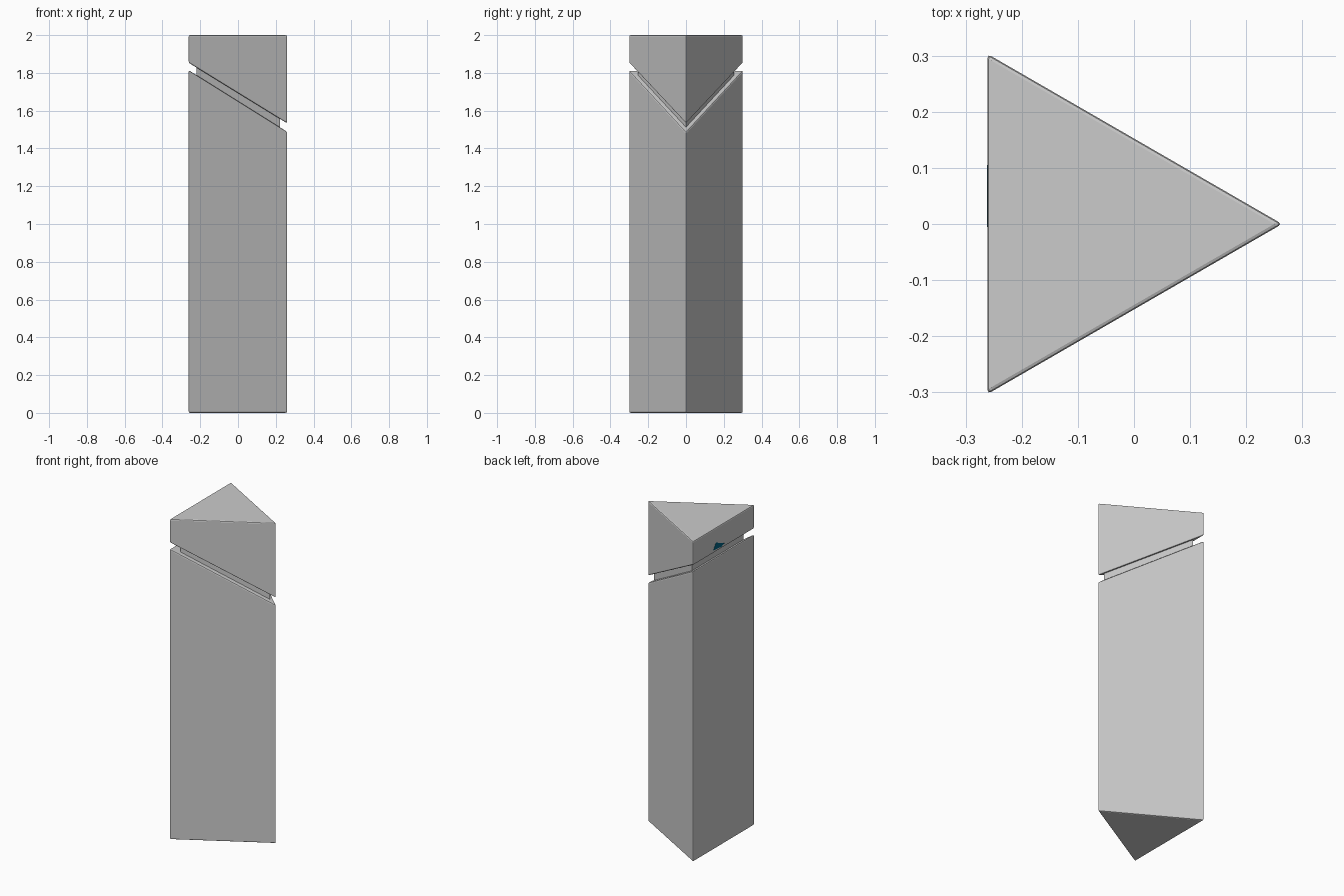
import bpy, bmesh

if "Cube" in bpy.data.objects:
    bpy.data.objects.remove(bpy.data.objects["Cube"])

BACK, TIP, HALF = -0.261, 0.264, 0.303


def prism(name, bottom, top, scale=1.0, bevel=0.0):
    """Triangular prism whose ends are planes given as z = f(x)."""
    corners = [(BACK * scale, -HALF * scale), (TIP * scale, 0), (BACK * scale, HALF * scale)]
    bm = bmesh.new()
    low = [bm.verts.new((x, y, bottom(x))) for x, y in corners]
    high = [bm.verts.new((x, y, top(x))) for x, y in corners]
    bm.faces.new(low[::-1])
    bm.faces.new(high)
    for i in range(3):
        j = (i + 1) % 3
        bm.faces.new((low[i], low[j], high[j], high[i]))
    if bevel:
        bmesh.ops.bevel(bm, geom=bm.edges[:], offset=bevel, segments=2,
                        profile=0.5, affect='EDGES')
    return finish(name, bm)


def finish(name, bm):
    bmesh.ops.recalc_face_normals(bm, faces=bm.faces)
    mesh = bpy.data.meshes.new(name)
    bm.to_mesh(mesh)
    bm.free()
    obj = bpy.data.objects.new(name, mesh)
    bpy.context.collection.objects.link(obj)
    return obj


def groove_low(x):
    return 1.651 - 0.625 * x


def groove_high(x):
    return 1.693 - 0.615 * x


# Column body and cap, separated by the slanted groove
prism("column_body", lambda x: 0.0, groove_low, bevel=0.007)
prism("column_cap", groove_high, lambda x: 2.0, bevel=0.007)

# Recessed core showing inside the groove
prism("groove_core", lambda x: groove_low(x) - 0.03,
      lambda x: groove_high(x) + 0.03, scale=0.84)

# Small teal light on the back face of the cap
bm = bmesh.new()
outline = [(0.105, 1.868), (0.076, 1.908), (0.04, 1.89), (-0.005, 1.872), (0.025, 1.862)]
face = bm.faces.new([bm.verts.new((BACK - 0.001, y, z)) for y, z in outline])
ext = bmesh.ops.extrude_face_region(bm, geom=[face])
for v in ext["geom"]:
    if isinstance(v, bmesh.types.BMVert):
        v.co.x += 0.003
light = finish("cap_light", bm)
teal = bpy.data.materials.new("teal")
teal.diffuse_color = (0.0, 0.12, 0.22, 1)
teal.use_nodes = True
teal.node_tree.nodes["Principled BSDF"].inputs["Base Color"].default_value = teal.diffuse_color
light.data.materials.append(teal)
